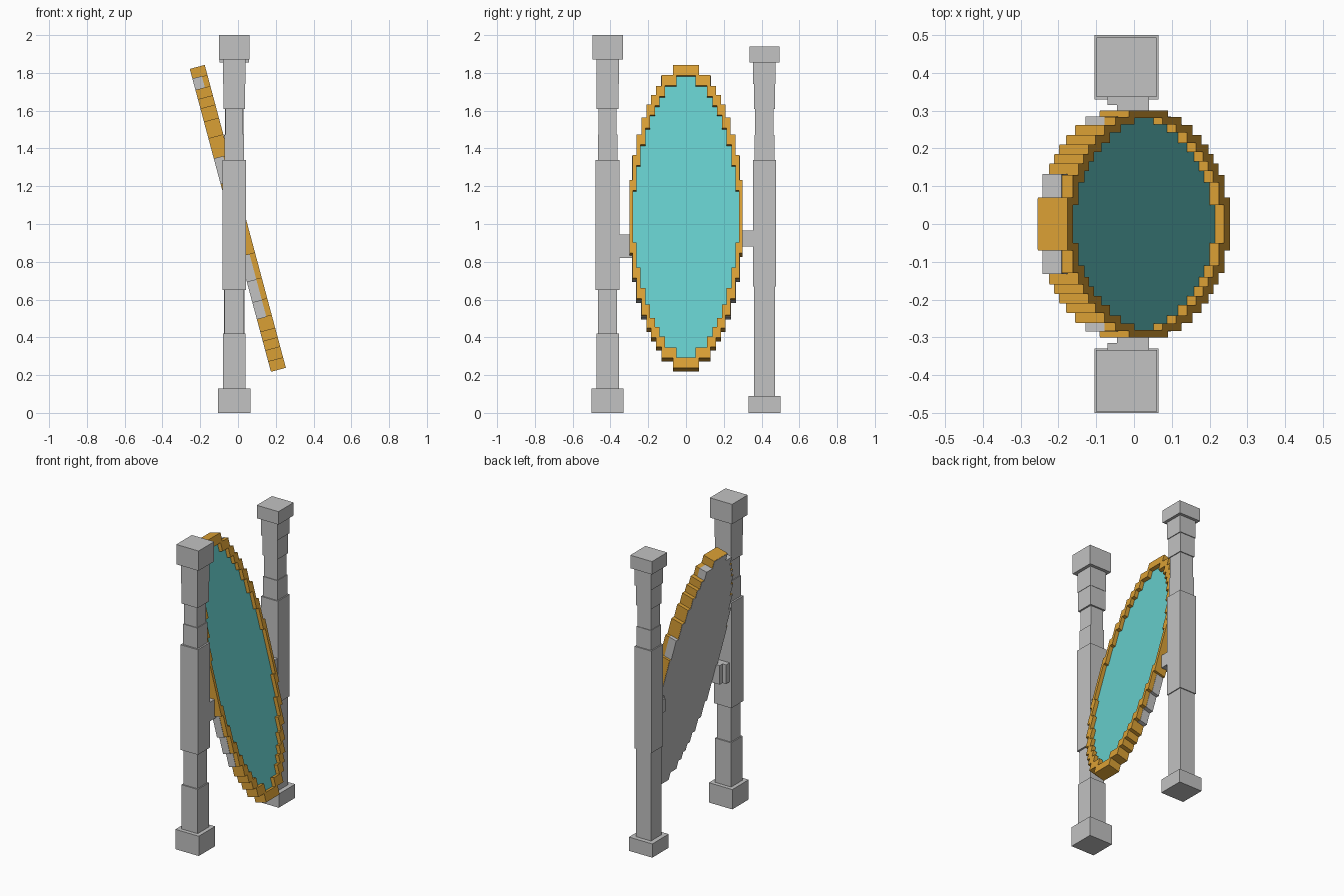
import bpy, bmesh, math
from mathutils import Vector

cube = bpy.data.objects.get("Cube")
if cube:
    bpy.data.objects.remove(cube)


def material(name, color):
    m = bpy.data.materials.new(name)
    m.use_nodes = True
    m.diffuse_color = (*color, 1)
    m.node_tree.nodes["Principled BSDF"].inputs["Base Color"].default_value = (*color, 1)
    return m


STONE = material("grey stone", (0.54, 0.54, 0.54))
GOLD = material("gold", (0.70, 0.35, 0.035))
GLASS = material("teal glass", (0.13, 0.60, 0.59))


def finish(bm, name, mat):
    bmesh.ops.recalc_face_normals(bm, faces=bm.faces)
    mesh = bpy.data.meshes.new(name)
    bm.to_mesh(mesh)
    bm.free()
    mesh.materials.append(mat)
    obj = bpy.data.objects.new(name, mesh)
    bpy.context.collection.objects.link(obj)
    return obj


def add_box(bm, low, high):
    low, high = Vector(low), Vector(high)
    verts = bmesh.ops.create_cube(bm, size=1)["verts"]
    for v in verts:
        v.co = (low + high) / 2 + Vector(a * b for a, b in zip(v.co, high - low))


# Posts: stacked square blocks given as (top height, half width)
POST_X = -0.02


def post(name, y, blocks):
    bm = bmesh.new()
    z = 0
    for top, w in blocks:
        add_box(bm, (POST_X - w, y - w, z), (POST_X + w, y + w, top))
        z = top
    finish(bm, name, STONE)


post("front_post", -0.415, [(0.13, 0.085), (0.42, 0.059), (0.65, 0.051), (1.34, 0.063),
                            (1.475, 0.052), (1.61, 0.047), (1.74, 0.058), (1.87, 0.060), (2.0, 0.081)])
post("back_post", 0.415, [(0.09, 0.085), (0.67, 0.055), (1.34, 0.061), (1.47, 0.053),
                          (1.61, 0.049), (1.74, 0.055), (1.855, 0.060), (1.94, 0.079)])


# Brackets: stepped blocks between each post and the mirror
def bracket(name, side, z0, z1):
    bm = bmesh.new()
    for x0, x1, reach in ((-0.07, 0.025, 0.315), (-0.045, 0.04, 0.285)):
        y0, y1 = sorted((side * 0.365, side * reach))
        add_box(bm, (x0, y0, z0), (x1, y1, z1))
    finish(bm, name, STONE)


bracket("front_bracket", -1, 0.82, 0.945)
bracket("back_bracket", 1, 0.88, 0.965)

# Mirror: stepped oval, as (distance from centre, half width) per step
STEPS = [(0.83, 0.07), (0.775, 0.13), (0.715, 0.16), (0.664, 0.185), (0.613, 0.21),
         (0.541, 0.235), (0.45, 0.262), (0.337, 0.283), (0.2, 0.3)]
TILT = math.radians(15)
CENTRE = Vector((0, 0, 1.03))
UP = Vector((-math.sin(TILT), 0, math.cos(TILT)))
OUT = Vector((math.cos(TILT), 0, math.sin(TILT)))


def quarter(steps):
    pts = []
    for i, (s, w) in enumerate(steps):
        pts.append((w, s))
        if i + 1 < len(steps):
            pts.append((w, steps[i + 1][0]))
    return pts


def outline(top, bottom):
    """Closed stepped loop from the step lists of the two halves."""
    t, b = quarter(top), quarter(bottom)
    return (t + [(w, -s) for w, s in reversed(b)] +
            [(-w, -s) for w, s in b] + [(-w, s) for w, s in reversed(t)])


def ring_verts(bm, loop, depth):
    return [bm.verts.new(CENTRE + Vector((0, w, 0)) + UP * s + OUT * depth) for w, s in loop]


def bridge(bm, a, b):
    for i in range(len(a)):
        j = (i + 1) % len(a)
        bm.faces.new((a[i], a[j], b[j], b[i]))


def slab(name, loop, back, front, mat):
    bm = bmesh.new()
    a, b = ring_verts(bm, loop, back), ring_verts(bm, loop, front)
    bm.faces.new(a)
    bm.faces.new(b)
    bridge(bm, a, b)
    finish(bm, name, mat)


def grow(steps, ds, dw):
    return [(s + ds, w + dw) for s, w in steps]


# Gold frame
inner_steps = grow(STEPS, -0.057, -0.02)
outer, inner = outline(STEPS, STEPS), outline(inner_steps, inner_steps)
bm = bmesh.new()
loops = [ring_verts(bm, outer, -0.04), ring_verts(bm, outer, 0.04),
         ring_verts(bm, inner, 0.04), ring_verts(bm, inner, -0.04)]
for k in range(4):
    bridge(bm, loops[k], loops[(k + 1) % 4])
finish(bm, "mirror_frame", GOLD)


# Backing board: shows through the frame edge at a few steps
def board_steps(shown):
    return [(s + e, w + e) for i, (s, w) in enumerate(STEPS)
            for e in [0.002 if i in shown else -0.002]]


slab("mirror_backing", outline(board_steps({1, 7}), board_steps({5, 6, 7})), -0.042, 0.01, STONE)

# Glass plate
slab("mirror_glass", inner, 0.009, 0.015, GLASS)
